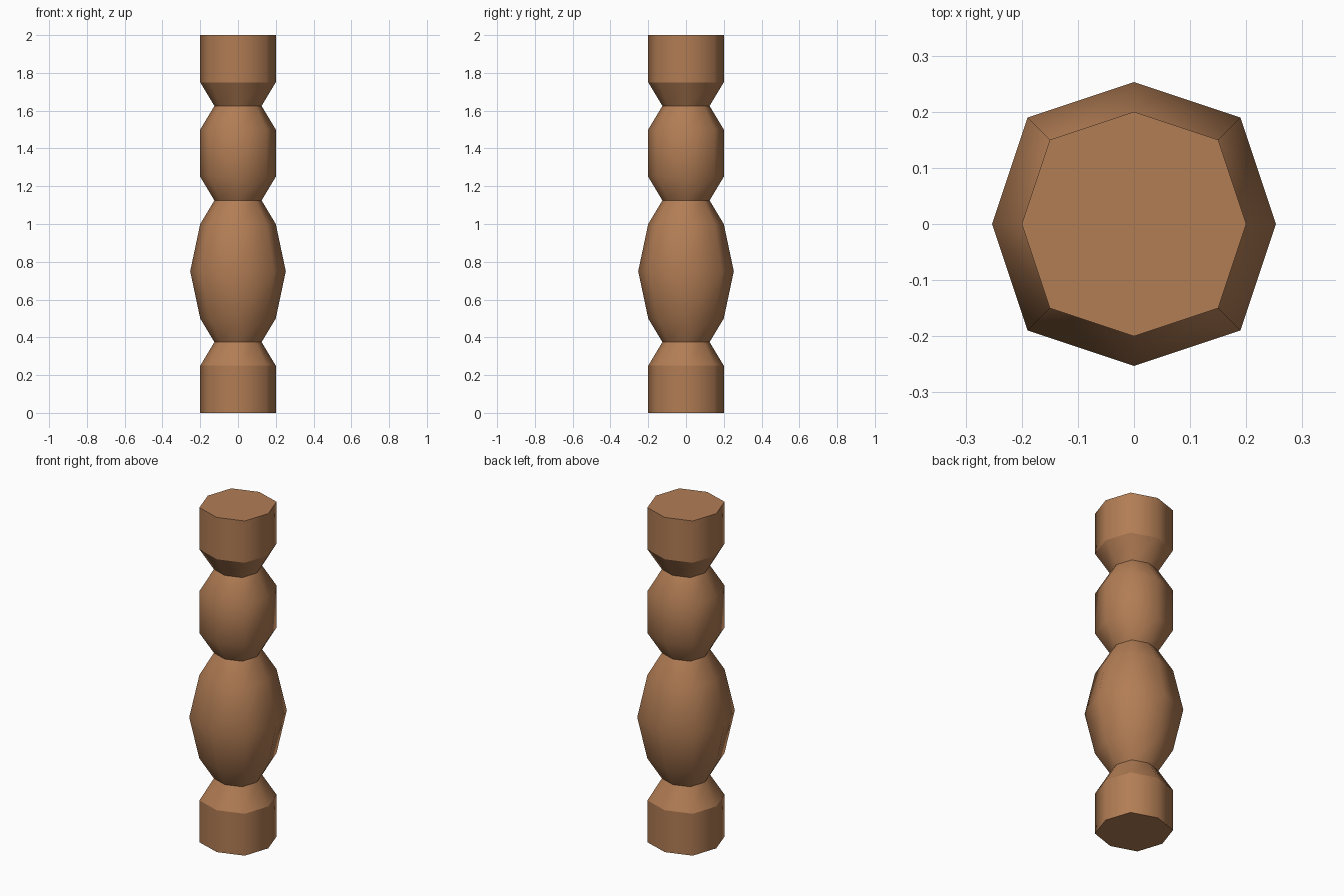
import bpy, bmesh

if "Cube" in bpy.data.objects:
    bpy.data.objects.remove(bpy.data.objects["Cube"])

# Turned post profile: (height, radius, crisp ring edge)
PROFILE = [(0, .2, True), (.25, .2, True), (.375, .125, True), (.5, .2, False),
           (.75, .253, False), (1, .2, False), (1.125, .125, True), (1.25, .2, False),
           (1.5, .2, False), (1.625, .125, True), (1.75, .2, True), (2, .2, True)]
# Eight-sided section, slightly fuller on the diagonals
SECTION = [(1, 0), (.75, .75), (0, 1), (-.75, .75),
           (-1, 0), (-.75, -.75), (0, -1), (.75, -.75)]

wood = bpy.data.materials.new("warm_brown_wood")
wood.diffuse_color = (0.445, 0.205, 0.09, 1)
wood.use_nodes = True
wood.node_tree.nodes["Principled BSDF"].inputs["Base Color"].default_value = wood.diffuse_color

# Loft the section along the profile
bm = bmesh.new()
rings = [[bm.verts.new((x * r, y * r, z)) for x, y in SECTION] for z, r, _ in PROFILE]
n = len(SECTION)
for low, high in zip(rings, rings[1:]):
    for i in range(n):
        j = (i + 1) % n
        bm.faces.new((low[i], low[j], high[j], high[i])).smooth = True

# Flat end caps
bm.faces.new(rings[0][::-1])
bm.faces.new(rings[-1])

# Crisp edges around the necks and ends
for ring, (_, _, crisp) in zip(rings, PROFILE):
    for i in range(n):
        bm.edges.get((ring[i], ring[(i + 1) % n])).smooth = not crisp

mesh = bpy.data.meshes.new("turned_post")
bm.to_mesh(mesh)
bm.free()
mesh.materials.append(wood)
post = bpy.data.objects.new("turned_post", mesh)
bpy.context.collection.objects.link(post)
